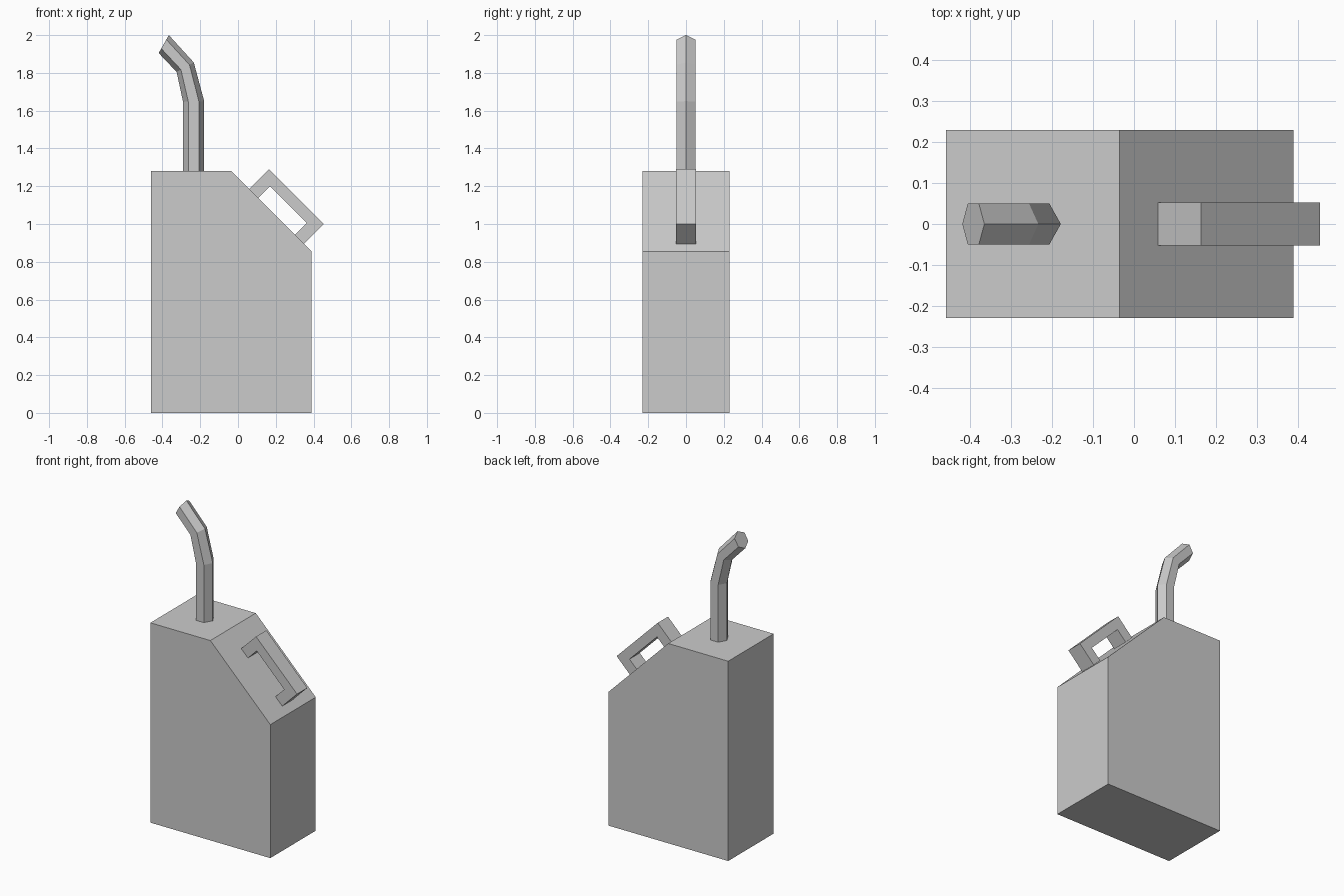
import bpy
import bmesh
from mathutils import Vector

if "Cube" in bpy.data.objects:
    bpy.data.objects.remove(bpy.data.objects["Cube"])


def finish(name, bm):
    bmesh.ops.recalc_face_normals(bm, faces=bm.faces)
    mesh = bpy.data.meshes.new(name)
    bm.to_mesh(mesh)
    bm.free()
    obj = bpy.data.objects.new(name, mesh)
    bpy.context.collection.objects.link(obj)
    return obj


def slab(name, profile, half_depth):
    """Extrude an (x, z) outline symmetrically along y."""
    bm = bmesh.new()
    face = bm.faces.new([bm.verts.new((x, -half_depth, z)) for x, z in profile])
    ext = bmesh.ops.extrude_face_region(bm, geom=[face], use_keep_orig=True)
    moved = [v for v in ext["geom"] if isinstance(v, bmesh.types.BMVert)]
    bmesh.ops.translate(bm, verts=moved, vec=(0, 2 * half_depth, 0))
    return finish(name, bm)


def hex_tube(name, rings, half_y):
    """Capped six-sided tube; each ring is given by its left and right (x, z) corners."""
    bm = bmesh.new()
    loops = []
    for left, right in rings:
        a = Vector((left[0], 0, left[1]))
        b = Vector((right[0], 0, right[1]))
        mid, arm = (a + b) / 2, (b - a) / 2
        loops.append([bm.verts.new(mid + arm * s + Vector((0, half_y * t, 0)))
                      for s, t in ((1, 0), (.5, 1), (-.5, 1), (-1, 0), (-.5, -1), (.5, -1))])
    for lo, hi in zip(loops, loops[1:]):
        for i in range(6):
            j = (i + 1) % 6
            bm.faces.new((lo[i], lo[j], hi[j], hi[i]))
    bm.faces.new(loops[0])
    bm.faces.new(loops[-1])
    return finish(name, bm)


# Can body with one sloped shoulder
slab("can_body", [(-.46, 0), (.39, 0), (.39, .855), (-.035, 1.28), (-.46, 1.28)], .23)

# Bracket handle standing on the slope
slab("handle", [(.058, 1.185), (.164, 1.291), (.455, 1.0), (.349, .894),
                (.301, .942), (.364, 1.005), (.169, 1.2), (.106, 1.137)], .052)

# Bent spout
hex_tube("spout", [((-.291, 1.278), (-.179, 1.278)),
                   ((-.291, 1.647), (-.179, 1.65)),
                   ((-.325, 1.805), (-.234, 1.855)),
                   ((-.42, 1.905), (-.366, 2.0))], .05)
